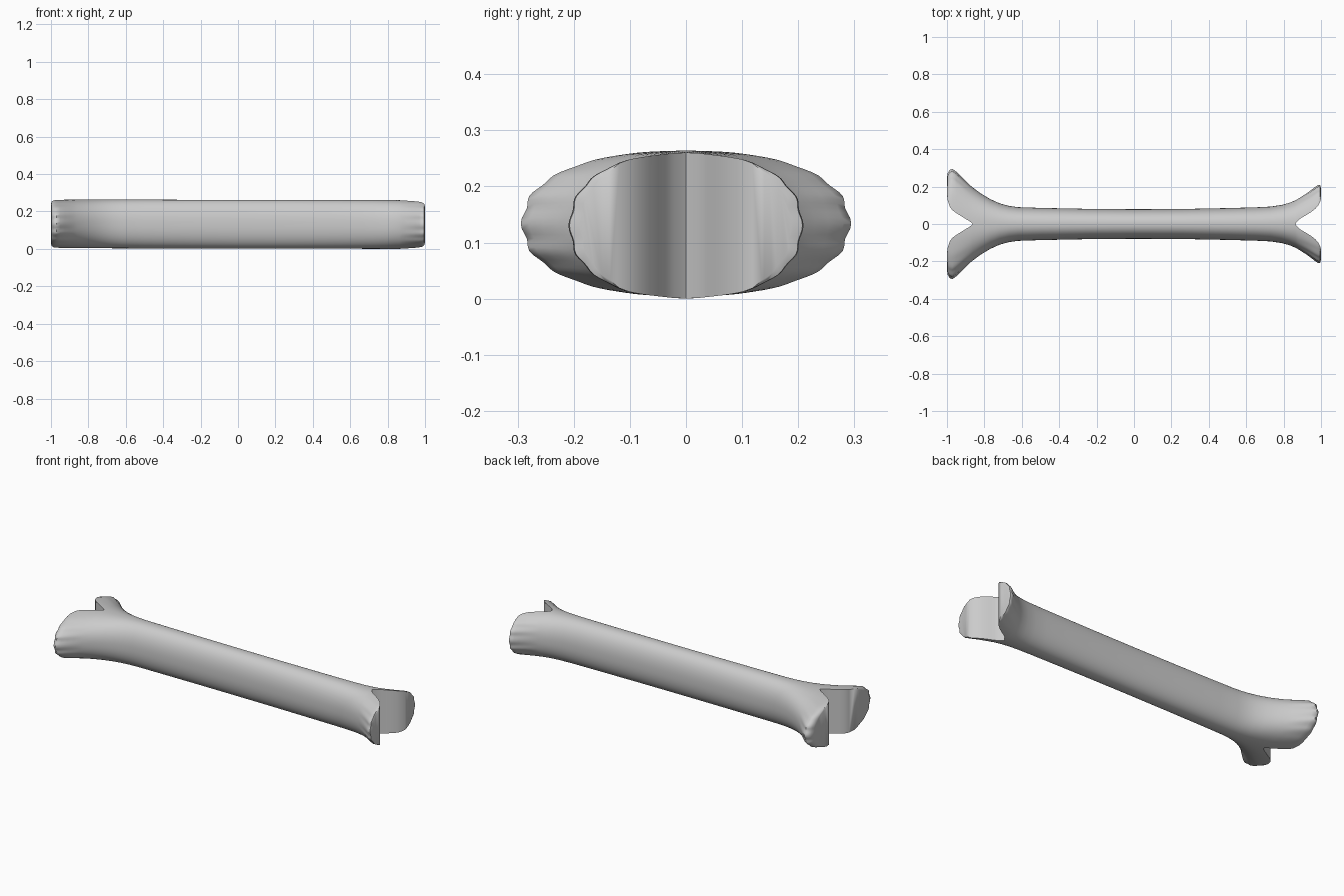
import bpy, bmesh, math

if "Cube" in bpy.data.objects:
    bpy.data.objects.remove(bpy.data.objects["Cube"])

# Stations along the length: x, inner gap half-width, outer half-width
STATIONS = [
    (-1.0, 0.155, 0.243), (-0.996, 0.125, 0.268), (-0.985, 0.092, 0.286),
    (-0.97, 0.073, 0.291), (-0.95, 0.058, 0.277), (-0.925, 0.043, 0.253),
    (-0.9, 0.027, 0.229), (-0.88, 0.016, 0.210), (-0.862, 0, 0.195),
    (-0.82, 0, 0.164), (-0.77, 0, 0.134), (-0.72, 0, 0.111), (-0.67, 0, 0.097),
    (-0.62, 0, 0.090), (-0.5, 0, 0.086), (-0.25, 0, 0.081), (0, 0, 0.079),
    (0.25, 0, 0.080), (0.5, 0, 0.085), (0.65, 0, 0.089), (0.73, 0, 0.093),
    (0.79, 0, 0.102), (0.83, 0, 0.113), (0.862, 0, 0.126),
    (0.88, 0.022, 0.136), (0.9, 0.036, 0.148), (0.925, 0.050, 0.164),
    (0.95, 0.066, 0.182), (0.97, 0.082, 0.197), (0.985, 0.100, 0.207),
    (0.995, 0.118, 0.205), (1.0, 0.135, 0.188),
]
P = 2.25      # superellipse power of the cross-section
HALF_H = 0.13
N = 48        # segments around one half


def section(x, inner, outer):
    """Half section from lower inner edge round the outside to the upper one."""
    limit = math.acos((inner / outer) ** (P / 2)) if inner > 0 else math.pi / 2
    ripple = 0.012 * min(1, max(0, (abs(x) - 0.85) / 0.12))
    pts = []
    for i in range(N + 1):
        a = limit * (2 * i / N - 1)
        y = outer * max(0, math.cos(a)) ** (2 / P)
        z = math.copysign(abs(math.sin(a)) ** (2 / P), a) * HALF_H
        if inner > 0:
            y = max(inner, y * (1 + ripple * math.cos(a * 18)))
        if i in (0, N):
            y = inner
        pts.append((x, y, 0.132 - 0.002 * x + z))
    return pts


# Rear half, open along the seam where the two halves are fused
bm = bmesh.new()
rows = [[bm.verts.new(p) for p in section(*s)] for s in STATIONS]
for k in range(len(rows) - 1):
    a, b = rows[k], rows[k + 1]
    for i in range(N):
        bm.faces.new((a[i], b[i], b[i + 1], a[i + 1]))
    # Inner wall of the forked end
    if STATIONS[k][1] > 0 or STATIONS[k + 1][1] > 0:
        bm.faces.new((a[N], b[N], b[0], a[0]))
bm.faces.new(rows[0])
bm.faces.new(rows[-1][::-1])
bmesh.ops.recalc_face_normals(bm, faces=bm.faces)
mesh = bpy.data.meshes.new("forked_bar")
bm.to_mesh(mesh)
bm.free()

# Mirror to the front half
bar = bpy.data.objects.new("forked_bar", mesh)
bpy.context.collection.objects.link(bar)
mirror = bar.modifiers.new("mirror", "MIRROR")
mirror.use_axis = (False, True, False)
mirror.use_clip = True
mirror.merge_threshold = 0.0005

bpy.context.view_layer.objects.active = bar
bar.select_set(True)
bpy.ops.object.modifier_apply(modifier="mirror")

# Make all normals face outward
bm = bmesh.new()
bm.from_mesh(bar.data)
bmesh.ops.recalc_face_normals(bm, faces=bm.faces)
bm.to_mesh(bar.data)
bm.free()
bpy.ops.object.shade_smooth_by_angle(angle=math.radians(50))
